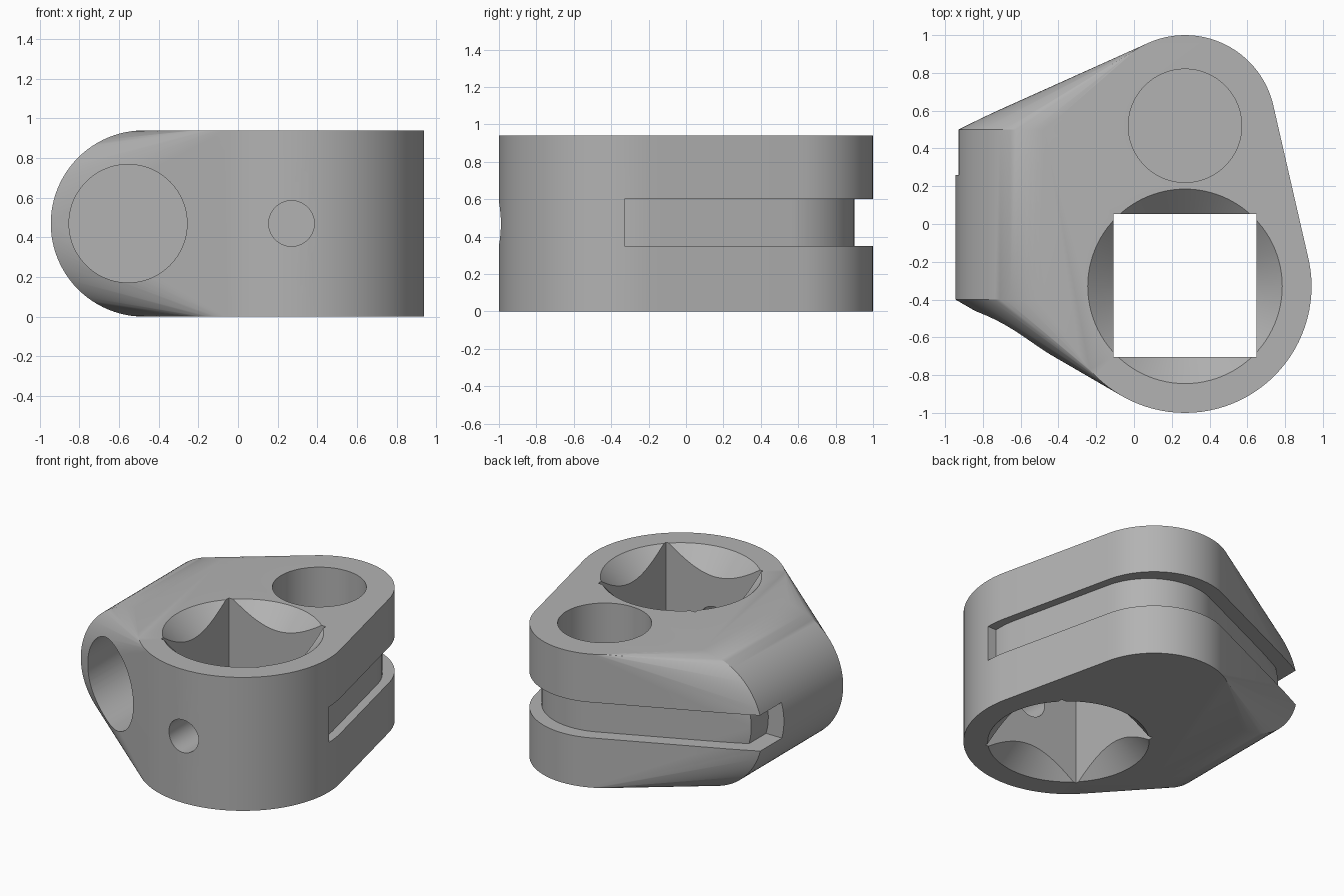
import bpy, bmesh
from math import cos, sin, pi, radians
from mathutils import Matrix, Vector

cube = bpy.data.objects.get("Cube")
if cube:
    bpy.data.objects.remove(cube, do_unlink=True)

H = 0.94                 # block height
MID = H / 2
X = 0.27                 # shared axis of socket, bore and pin
SOCKET_Y, BORE_Y = -0.33, 0.52
SEGS = 96

grey = bpy.data.materials.new("plain_grey")
grey.use_nodes = True
grey.diffuse_color = (0.45, 0.45, 0.45, 1)
grey.node_tree.nodes["Principled BSDF"].inputs["Base Color"].default_value = grey.diffuse_color


def make_object(name, bm):
    bmesh.ops.recalc_face_normals(bm, faces=bm.faces[:])
    mesh = bpy.data.meshes.new(name)
    bm.to_mesh(mesh)
    bm.free()
    mesh.materials.append(grey)
    obj = bpy.data.objects.new(name, mesh)
    bpy.context.collection.objects.link(obj)
    return obj


def ring(center, radius, axis):
    """Points of a circle around the z or y axis."""
    points = []
    for i in range(SEGS):
        c, s = radius * cos(2 * pi * i / SEGS), radius * sin(2 * pi * i / SEGS)
        points.append(Vector(center) + Vector((c, s, 0) if axis == "z" else (c, 0, s)))
    return points


def hull(name, scale=1.0):
    """Skin stretched over two upright cylinders and one lying cylinder."""
    pivot = Vector((X, 0, MID))
    points = []
    for z in (0, H):
        points += ring((X, SOCKET_Y, z), 0.67, "z") + ring((X, BORE_Y, z), 0.48, "z")
    for y in (-0.4, 0.5):
        points += ring((-0.475, y, MID), MID, "y")
    bm = bmesh.new()
    for p in points:
        bm.verts.new(pivot + (p - pivot) * scale)
    bmesh.ops.remove_doubles(bm, verts=bm.verts[:], dist=0.0005)
    bmesh.ops.convex_hull(bm, input=bm.verts[:])
    bmesh.ops.delete(bm, geom=[v for v in bm.verts if not v.link_faces], context="VERTS")
    bmesh.ops.dissolve_limit(bm, angle_limit=radians(0.05), verts=bm.verts[:], edges=bm.edges[:])
    return make_object(name, bm)


def cone(name, center, r1, r2, depth, axis="z"):
    bm = bmesh.new()
    turn = Matrix.Rotation(pi / 2, 4, "X") if axis == "y" else Matrix()
    bmesh.ops.create_cone(bm, cap_ends=True, segments=SEGS, radius1=r1, radius2=r2,
                          depth=depth, matrix=Matrix.Translation(center) @ turn)
    return make_object(name, bm)


def prism(name, outline, z0, z1):
    bm = bmesh.new()
    face = bm.faces.new([bm.verts.new((x, y, z0)) for x, y in outline])
    top = bmesh.ops.extrude_face_region(bm, geom=[face])["geom"]
    bmesh.ops.translate(bm, vec=(0, 0, z1 - z0),
                        verts=[v for v in top if isinstance(v, bmesh.types.BMVert)])
    return make_object(name, bm)


def cut(target, tool):
    mod = target.modifiers.new("cut", "BOOLEAN")
    mod.operation, mod.solver, mod.object = "DIFFERENCE", "EXACT", tool
    bpy.context.view_layer.objects.active = target
    bpy.ops.object.modifier_apply(modifier=mod.name)
    bpy.data.objects.remove(tool, do_unlink=True)


body = hull("clamp_block")

# Belt groove around the back, following a slightly smaller copy of the block
groove = prism("groove_cutter", [(1.2, SOCKET_Y), (1.2, 1.2), (-1.2, 1.2), (-1.2, 0.26),
                                 (0, 0.26), (0, SOCKET_Y)], 0.35, 0.6)
cut(groove, hull("groove_core", 0.9))
cut(body, groove)

# Square socket with a conical lead-in at both ends
h = 0.378
cut(body, prism("socket_cutter", [(X - h, SOCKET_Y - h + 0.005), (X + h, SOCKET_Y - h + 0.005),
                                  (X + h, SOCKET_Y + h + 0.005), (X - h, SOCKET_Y + h + 0.005)],
                -0.1, H + 0.1))
LEAD, OVER = 0.215, 0.02
for z, sign in ((0, 1), (H, -1)):
    wide, narrow = 0.515 + OVER, 0.515 - LEAD
    radii = (wide, narrow) if sign > 0 else (narrow, wide)
    cut(body, cone("lead_in_cutter", (X, SOCKET_Y, z + sign * (LEAD - OVER) / 2),
                   *radii, LEAD + OVER))

# Blind bore from the top, blind bore from the front, and pin hole into the socket
cut(body, cone("top_bore_cutter", (X, BORE_Y, H - 0.2), 0.3, 0.3, 0.8))
cut(body, cone("front_bore_cutter", (-0.555, -0.4, MID), 0.298, 0.298, 1.2, "y"))
cut(body, cone("pin_hole_cutter", (X, -0.85, MID), 0.115, 0.115, 0.5, "y"))

# Smooth shading with crisp edges
for obj in bpy.context.selected_objects:
    obj.select_set(False)
body.select_set(True)
bpy.context.view_layer.objects.active = body
bpy.ops.object.shade_smooth_by_angle(angle=radians(25))
